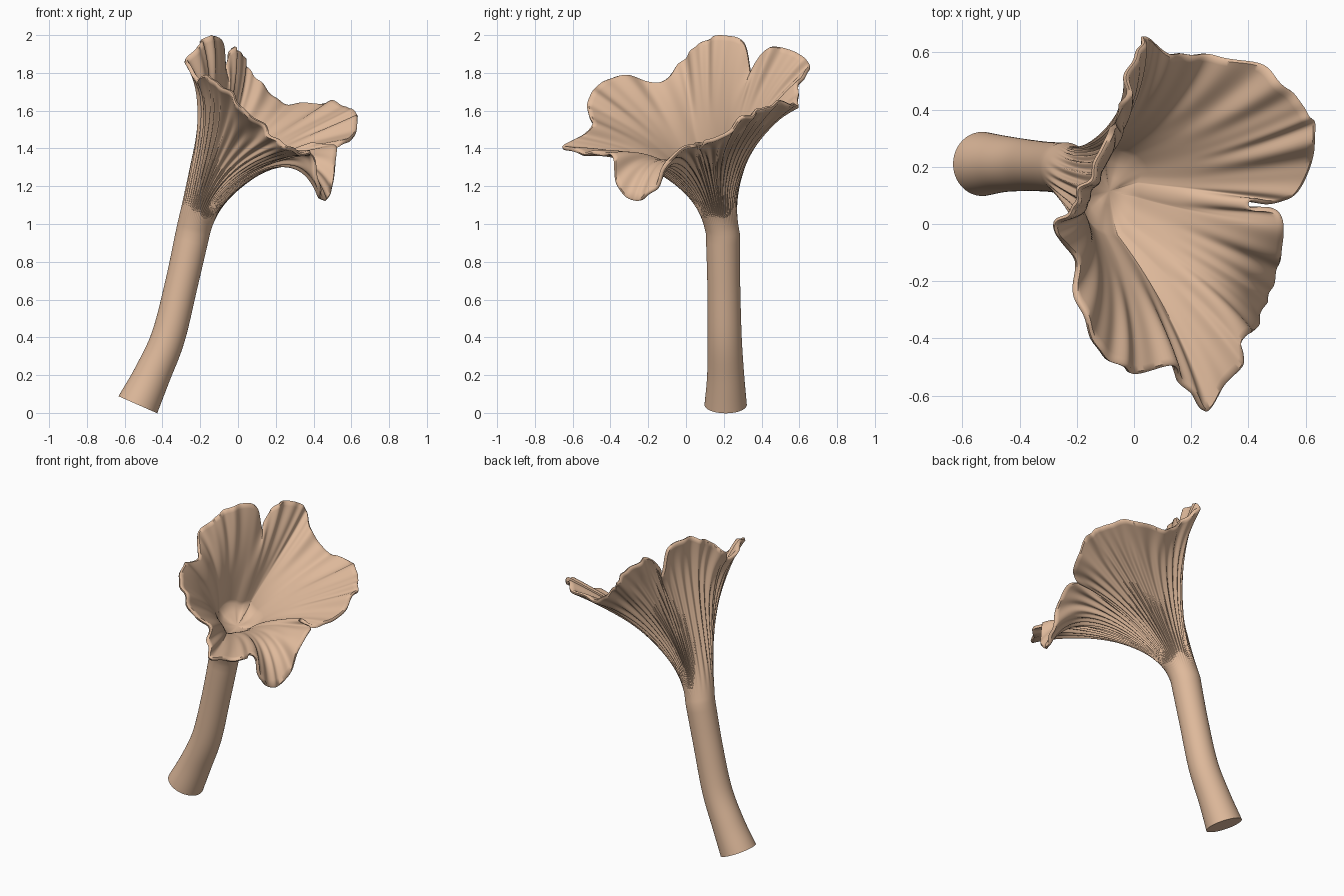
import bpy
import bmesh
import math
from mathutils import Vector

default_cube = bpy.data.objects.get("Cube")
if default_cube:
    bpy.data.objects.remove(default_cube, do_unlink=True)

# Ruffled rim of the cap, in hundredths, clockwise from the east lobe
RIM = [(63, 33, 56), (61, 20, 46), (54, 9, 41), (40, 7, 41), (51, 3, 41), (51, -8, 32),
       (49, -17, 18), (44, -26, 12), (42, -36, 20), (37, -40, 36), (38, -48, 36),
       (31, -56, 37), (25, -65, 40), (19, -59, 44), (12, -50, 51), (0, -52, 62),
       (-8, -48, 71), (-15, -40, 76), (-20, -28, 77), (-21, -13, 74), (-28, -3, 84),
       (-23, 5, 92), (-19, 12, 97), (-14, 21, 99), (-10, 31, 95), (-7, 35, 78),
       (-5, 41, 90), (-3, 49, 93), (0, 60, 89), (4, 65, 83), (10, 61, 74),
       (19, 59, 66), (29, 59, 61), (45, 55, 63), (54, 47, 62), (60, 40, 59)]
STEPS = 12
COUNT = len(RIM) * STEPS
GILLS = 54
THROAT = Vector((0, 0.11, 1.28))

# Stem centre line: x, y, z, radius
STEM = [(-.53, .21, .043, .112), (-.455, .21, .2, .098), (-.37, .205, .4, .09),
        (-.3, .2, .68, .087), (-.24, .195, .95, .09)]


def catmull(a, b, c, d, t):
    return 0.5 * (2 * b + (c - a) * t + (2 * a - 5 * b + 4 * c - d) * t * t
                  + (3 * b - a - 3 * c + d) * t ** 3)


def bezier(a, b, c, d, t):
    s = 1 - t
    return a * s ** 3 + b * 3 * s * s * t + c * 3 * s * t * t + d * t ** 3


def smoothstep(a, b, t):
    t = max(0, min(1, (t - a) / (b - a)))
    return t * t * (3 - 2 * t)


def closed_spline(points):
    n = len(points)
    return [catmull(points[k - 1], points[k], points[(k + 1) % n], points[(k + 2) % n], s / STEPS)
            for k in range(n) for s in range(STEPS)]


def blurred(points, reach):
    n = len(points)
    return [sum((points[(i + j) % n] for j in range(-reach, reach + 1)), Vector((0, 0, 0)))
            / (2 * reach + 1) for i in range(n)]


rim = closed_spline([Vector((x, y, z + 100)) / 100 for x, y, z in RIM])
# The drooping lobe hangs from an edge that stays high
lifted = [Vector((p.x, p.y, max(p.z, 1.4))) for p in rim]
soft_rim = blurred(blurred(lifted, 2 * STEPS), STEPS)
angles = [math.atan2(p.y - THROAT.y, p.x - THROAT.x) for p in soft_rim]


def stem_ring(centre, axis, radius):
    side = Vector((0, 1, 0))
    east = side.cross(axis).normalized()
    return [centre + (east * math.cos(a) + side * math.sin(a)) * radius for a in angles]


# Stem rings, from the cut foot upward
rings = []
path = [Vector(p) for p in STEM]
path = [path[0] * 2 - path[1]] + path + [path[-1] * 2 - path[-2]]
for k in range(1, len(path) - 2):
    for s in range(6):
        t = s / 6
        here = catmull(*path[k - 1:k + 3], t)
        ahead = catmull(*path[k - 1:k + 3], t + 0.05)
        rings.append(stem_ring(here.xyz, (ahead - here).xyz.normalized(), here.w))
foot_axis = Vector((0.4, 0, 0.91)).normalized()
rings[0] = stem_ring(path[1].xyz, foot_axis, STEM[0][3])
stem_axis = Vector((0.22, 0, 1)).normalized()
neck = stem_ring(path[-2].xyz, stem_axis, STEM[-1][3])

# Flaring cap sheet, from the neck out to the rim
ROWS = 40
RISE = Vector((0.07, -0.07, 0.33))
sheet = []
for j in range(ROWS + 1):
    t = j / ROWS
    row = []
    for i in range(COUNT):
        shoulder = THROAT.lerp(soft_rim[i], 0.6)
        droop = (rim[i] - lifted[i]) * t ** 6
        row.append(bezier(neck[i], neck[i] + RISE, shoulder, lifted[i], t) + droop)
    sheet.append(row)


def inward_normal(j, i):
    along = sheet[min(j + 1, ROWS)][i] - sheet[max(j - 1, 0)][i]
    around = sheet[j][(i + 3) % COUNT] - sheet[j][i - 3]
    return around.cross(along).normalized()


# Radial folds, outer gills and the smooth inner face
normals = [blurred([inward_normal(j, i) for i in range(COUNT)], 4) for j in range(ROWS + 1)]
outer, inner = [], []
for j in range(ROWS + 1):
    t = j / ROWS
    gill = 0.008 * smoothstep(0.05, 0.4, t) * (1 - smoothstep(0.7, 1, t))
    fold = 0.009 * smoothstep(0.55, 1, t)
    thick = 0.04 - 0.018 * smoothstep(0.4, 0.95, t)
    out_row, in_row = [], []
    for i in range(COUNT):
        u = math.tau * i / COUNT
        wave = math.sin(23 * u + 2 * math.sin(3 * u)) + 0.6 * math.sin(37 * u + 1.5 * math.sin(5 * u))
        base = sheet[j][i] + normals[j][i] * fold * wave
        ridge = math.sin(GILLS * u + 1.2 * math.sin(4 * u) + 1.5 * t)
        out_row.append(base - normals[j][i] * gill * ridge)
        in_row.append(base + normals[j][i] * thick)
    outer.append(out_row)
    inner.append(in_row)

# Rounded lip between the two faces
lip = []
for i in range(COUNT):
    outward = (sheet[ROWS][i] - sheet[ROWS - 1][i]).normalized()
    lip.append((outer[ROWS][i] + inner[ROWS][i]) / 2 + outward * 0.007)
HOLLOW = 15
rings += outer + [lip] + inner[:HOLLOW - 1:-1]

# Rounded bottom of the hollow
last = rings[-1]
middle = sum(last, Vector((0, 0, 0))) / COUNT
for shrink, drop in ((0.7, 0.03), (0.35, 0.045)):
    rings.append([middle.lerp(p, shrink) - stem_axis * drop for p in last])

# Skin all rings into one body
bm = bmesh.new()
verts = [[bm.verts.new(p) for p in ring] for ring in rings]
for low, high in zip(verts, verts[1:]):
    for i in range(COUNT):
        bm.faces.new((low[i - 1], low[i], high[i], high[i - 1]))
for ring, centre in ((verts[0], path[1].xyz), (verts[-1], middle - stem_axis * 0.05)):
    tip = bm.verts.new(centre)
    for i in range(COUNT):
        bm.faces.new((ring[i - 1], ring[i], tip))
bmesh.ops.recalc_face_normals(bm, faces=bm.faces)
mesh = bpy.data.meshes.new("mushroom_body")
bm.to_mesh(mesh)
bm.free()
body = bpy.data.objects.new("mushroom_body", mesh)
bpy.context.collection.objects.link(body)

# Warm tan flesh
tan = bpy.data.materials.new("warm_tan")
tan.use_nodes = True
tan.diffuse_color = (0.74, 0.49, 0.33, 1)
tan.node_tree.nodes["Principled BSDF"].inputs["Base Color"].default_value = tan.diffuse_color
mesh.materials.append(tan)

bpy.ops.object.select_all(action="DESELECT")
body.select_set(True)
bpy.context.view_layer.objects.active = body
bpy.ops.object.shade_smooth_by_angle(angle=math.radians(60))
